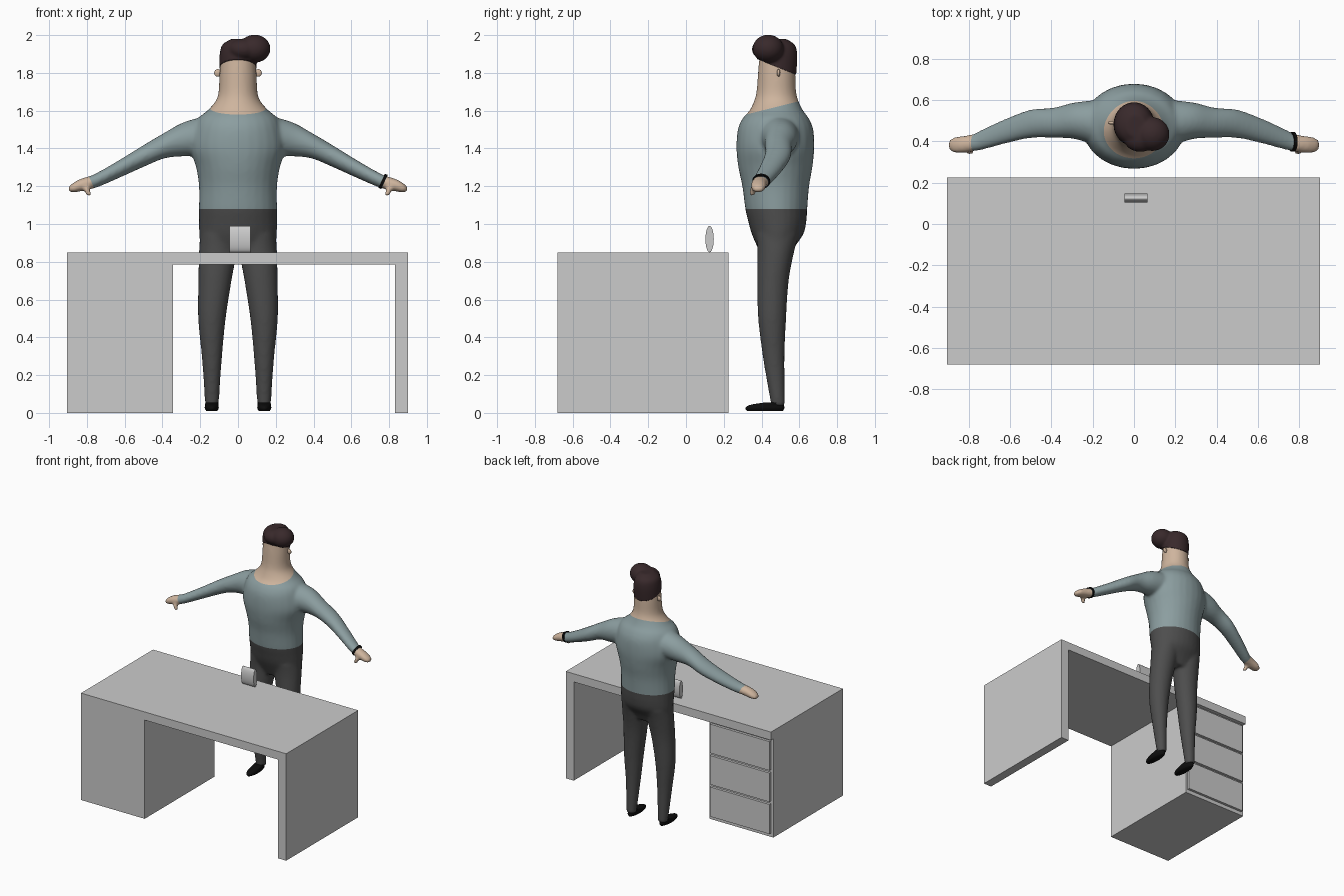
import bpy, bmesh, math
from mathutils import Vector, Matrix

if "Cube" in bpy.data.objects:
    bpy.data.objects.remove(bpy.data.objects["Cube"])


def material(name, rgb):
    m = bpy.data.materials.new(name)
    m.diffuse_color = (*rgb, 1)
    m.use_nodes = True
    m.node_tree.nodes["Principled BSDF"].inputs["Base Color"].default_value = m.diffuse_color
    return m


GREY = material("desk grey", (0.60, 0.60, 0.60))
SHIRT = material("shirt blue grey", (0.26, 0.34, 0.35))
TROUSERS = material("trouser charcoal", (0.075, 0.075, 0.075))
SKIN = material("skin", (0.62, 0.46, 0.34))
HAIR = material("hair brown", (0.04, 0.022, 0.024))
BLACK = material("black", (0.004, 0.004, 0.004))


def finish(name, bm, mats, smooth=True):
    bmesh.ops.recalc_face_normals(bm, faces=bm.faces)
    for f in bm.faces:
        f.smooth = smooth
    me = bpy.data.meshes.new(name)
    bm.to_mesh(me)
    bm.free()
    for m in mats:
        me.materials.append(m)
    ob = bpy.data.objects.new(name, me)
    bpy.context.collection.objects.link(ob)
    return ob


def box(name, lo, hi, mat):
    bm = bmesh.new()
    lo, hi = Vector(lo), Vector(hi)
    bmesh.ops.create_cube(bm, size=1, matrix=Matrix.Translation((lo + hi) / 2)
                          @ Matrix.Diagonal((*(hi - lo), 1)))
    return finish(name, bm, [mat], False)


def ball(bm, centre, radii):
    bmesh.ops.create_uvsphere(bm, u_segments=32, v_segments=20, radius=1,
                              matrix=Matrix.Translation(centre) @ Matrix.Diagonal((*radii, 1)))


def spline(keys, steps):
    """Smooth curve through the key sections."""
    out = []
    for i in range(len(keys) - 1):
        p = [keys[min(max(j, 0), len(keys) - 1)] for j in range(i - 1, i + 3)]
        for s in range(steps):
            t = s / steps
            out.append([0.5 * (2 * b + (c - a) * t + (2 * a - 5 * b + 4 * c - d) * t * t
                               + (3 * b - a - 3 * c + d) * t ** 3) for a, b, c, d in zip(*p)])
    return out + [keys[-1]]


def loft(bm, keys, axis, steps=5, sides=28):
    """Sections are (cx, cy, cz, r1, r2); ellipses lie across the given axis."""
    rings = []
    for cx, cy, cz, r1, r2 in spline(keys, steps):
        ring = []
        for k in range(sides):
            a = 2 * math.pi * k / sides
            u, v = r1 * math.cos(a), r2 * math.sin(a)
            ring.append(bm.verts.new((cx + u, cy + v, cz) if axis == 'z' else (cx, cy + u, cz + v)))
        rings.append(ring)
    for a, b in zip(rings, rings[1:]):
        for k in range(sides):
            bm.faces.new((a[k], a[(k + 1) % sides], b[(k + 1) % sides], b[k]))
    bm.faces.new(rings[0][::-1])
    bm.faces.new(rings[-1])


def fuse(bm, voxel, iterations):
    """Merge overlapping volumes into one soft skin."""
    ob = finish("fuse_helper", bm, [])
    r = ob.modifiers.new("remesh", 'REMESH')
    r.mode, r.voxel_size = 'VOXEL', voxel
    s = ob.modifiers.new("smooth", 'SMOOTH')
    s.factor, s.iterations = 0.5, iterations
    out = bmesh.new()
    out.from_object(ob, bpy.context.evaluated_depsgraph_get())
    bpy.data.objects.remove(ob)
    return out


def cut(bm, co, no, clear=False):
    bmesh.ops.bisect_plane(bm, geom=bm.verts[:] + bm.edges[:] + bm.faces[:], dist=1e-5,
                           plane_co=co, plane_no=no, clear_inner=clear)


# Desk: top, side panel, drawer cabinet and its three drawer fronts
box("desk_top", (-0.905, -0.68, 0.785), (0.90, 0.225, 0.85), GREY)
box("desk_side_panel", (0.83, -0.68, 0), (0.90, 0.225, 0.785), GREY)
box("drawer_cabinet", (-0.905, -0.68, 0), (-0.345, 0.195, 0.785), GREY)
for i, (z0, z1) in enumerate(((0.03, 0.265), (0.285, 0.515), (0.535, 0.765))):
    box(f"drawer_front_{i + 1}", (-0.885, 0.19, z0), (-0.36, 0.215, z1), GREY)

# Small curved stand on the desk
bm = bmesh.new()
loft(bm, [(-0.045, 0.125, 0.92, 0.022, 0.07), (0.065, 0.125, 0.92, 0.022, 0.07)], 'x', 1, 32)
stand = finish("desk_stand", bm, [GREY])
for f in stand.data.polygons:
    f.use_smooth = len(f.vertices) == 4

# Body: trunk with neck and head
bm = bmesh.new()
trunk = [(0.82, .475, .165, .07), (0.88, .477, .197, .10), (0.95, .485, .206, .138),
         (1.02, .483, .207, .155), (1.08, .478, .207, .164), (1.2, .475, .207, .177),
         (1.3, .473, .222, .196), (1.4, .473, .25, .206), (1.5, .474, .235, .20),
         (1.56, .475, .21, .175), (1.6, .478, .163, .142), (1.65, .478, .119, .118),
         (1.7, .478, .103, .105), (1.8, .48, .098, .099), (1.9, .48, .09, .09)]
loft(bm, [(0, y, z, a, b) for z, y, a, b in trunk], 'z')
leg = [(0.035, .138, .488, .036, .036), (0.15, .138, .477, .043, .046), (0.3, .138, .464, .054, .058),
       (0.5, .138, .456, .073, .074), (0.7, .122, .46, .088, .084),
       (0.85, .107, .475, .100, .097), (0.95, .10, .485, .10, .115)]
arm = [(.18, .49, 1.465, .11, .105), (.29, .50, 1.448, .088, .09), (.39, .49, 1.415, .073, .068),
       (.50, .485, 1.36, .069, .058), (.62, .45, 1.296, .06, .048), (.73, .41, 1.24, .05, .040),
       (.78, .393, 1.22, .042, .036), (.83, .385, 1.207, .042, .034), (.87, .382, 1.193, .038, .027),
       (.898, .382, 1.183, .022, .014)]
thumb = [(.815, .37, 1.21, .018, .018), (.80, .355, 1.18, .018, .018), (.785, .348, 1.145, .014, .014)]
for s in (-1, 1):
    loft(bm, [(s * x, y, z, a, b) for z, x, y, a, b in leg], 'z')
    loft(bm, [(s * x, y, z, a, b) for x, y, z, a, b in arm], 'x')
    loft(bm, [(s * x, y, z, a, b) for x, y, z, a, b in thumb], 'z')
bm = fuse(bm, 0.011, 7)

# Clothing borders: waist, neckline and cuffs
WAIST, CUFF = 1.08, 0.775
neck_co, neck_no = Vector((0, .34, 1.585)), Vector((0, -0.25, 1))
cut(bm, (0, 0, WAIST), (0, 0, 1))
cut(bm, neck_co, neck_no)
for s in (-1, 1):
    cut(bm, (s * CUFF, 0, 1.22), (s * 0.9, 0, -0.42))
for f in bm.faces:
    c = f.calc_center_median()
    hand = (abs(c.x) - CUFF) * 0.9 - (c.z - 1.22) * 0.42 > 0 and abs(c.x) > 0.6
    if c.z < WAIST:
        f.material_index = 1
    elif hand or (c - neck_co).dot(neck_no) > 0:
        f.material_index = 2
finish("body", bm, [SHIRT, TROUSERS, SKIN])

# Hair: cap with a side-swept quiff, trimmed along a sloping hairline
bm = bmesh.new()
loft(bm, [(0, .48, 1.74, .095, .097), (0, .482, 1.82, .099, .104), (0, .483, 1.90, .097, .106),
          (0, .483, 1.95, .082, .092), (.01, .475, 1.98, .045, .055)], 'z')
ball(bm, (.088, .435, 1.928), (.084, .082, .074))
ball(bm, (.03, .415, 1.925), (.08, .066, .055))
bm = fuse(bm, 0.008, 5)
cut(bm, (0, .48, 1.832), (0, 0.40, 1), True)
bmesh.ops.holes_fill(bm, edges=[e for e in bm.edges if e.is_boundary])
hair = finish("hair", bm, [HAIR])

# Ears and shoes
for s, side in ((-1, "left"), (1, "right")):
    bm = bmesh.new()
    ball(bm, (s * .107, .49, 1.80), (.019, .009, .02))
    finish(f"ear_{side}", bm, [SKIN])
    bm = bmesh.new()
    x = s * .139
    loft(bm, [(x, .418, .010, .029, .094), (x, .418, .025, .037, .103),
              (x, .428, .042, .035, .090), (x, .47, .056, .034, .048)], 'z')
    finish(f"shoe_{side}", bm, [BLACK])

# Wrist band on one arm
bm = bmesh.new()
turn = Matrix.Translation((.768, .398, 1.226)) @ Matrix.Rotation(math.radians(25), 4, 'Y')
rings = []
for k in range(32):
    a = 2 * math.pi * k / 32
    rings.append([bm.verts.new(turn @ Vector((dx, (.043 + dr) * math.cos(a), (.037 + dr) * math.sin(a))))
                  for dx, dr in ((-.008, -.004), (.008, -.004), (.008, .004), (-.008, .004))])
for k in range(32):
    a, b = rings[k], rings[(k + 1) % 32]
    for j in range(4):
        bm.faces.new((a[j], a[(j + 1) % 4], b[(j + 1) % 4], b[j]))
finish("wrist_band", bm, [BLACK], False)
